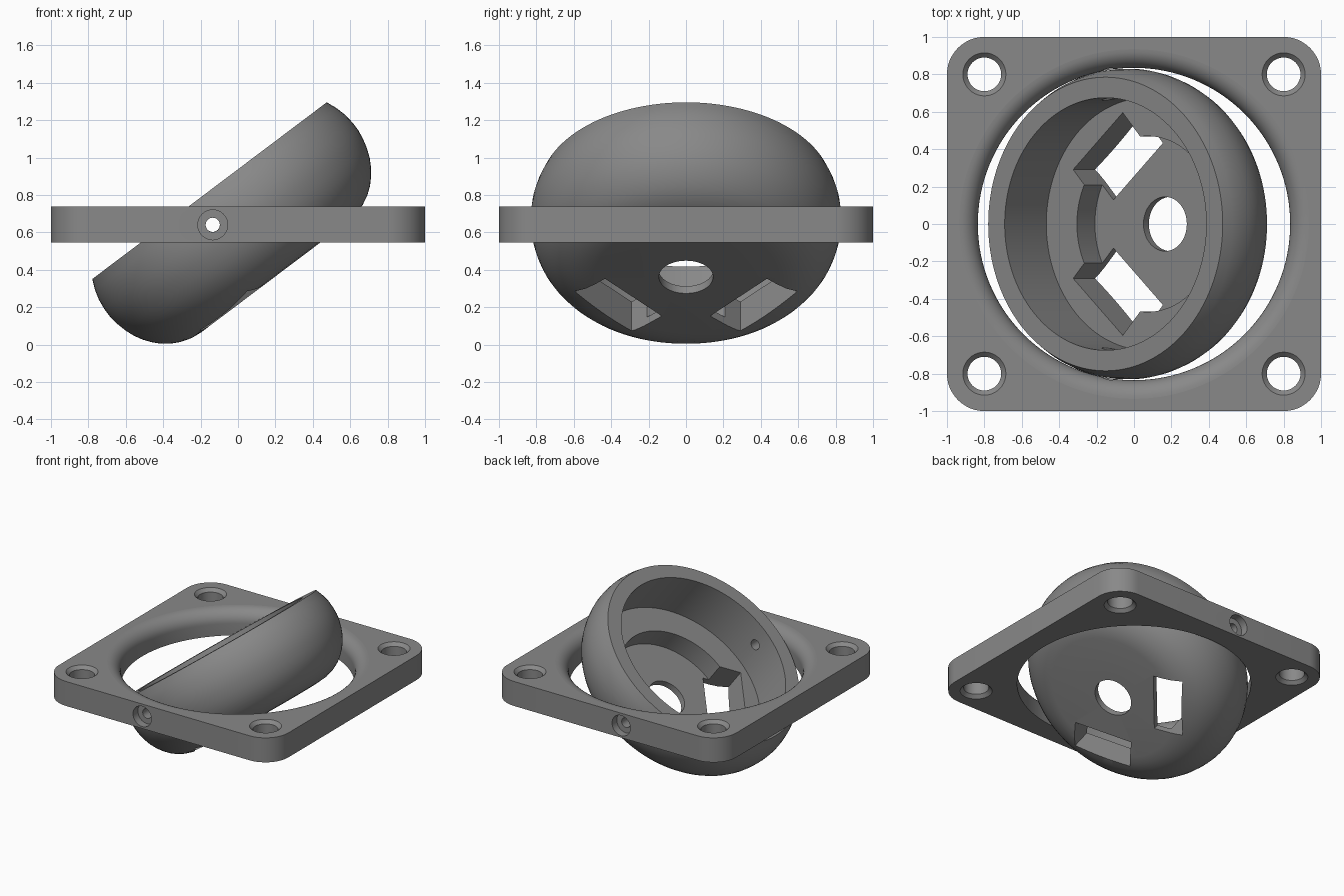
import bpy, bmesh, math
from mathutils import Matrix, Vector

if "Cube" in bpy.data.objects:
    bpy.data.objects.remove(bpy.data.objects["Cube"])

grey = bpy.data.materials.new("mid_grey")
grey.diffuse_color = (0.25, 0.25, 0.25, 1)
grey.use_nodes = True
grey.node_tree.nodes["Principled BSDF"].inputs["Base Color"].default_value = grey.diffuse_color


def make(name, bm):
    bmesh.ops.remove_doubles(bm, verts=bm.verts, dist=1e-5)
    bmesh.ops.recalc_face_normals(bm, faces=bm.faces)
    me = bpy.data.meshes.new(name)
    bm.to_mesh(me)
    bm.free()
    me.materials.append(grey)
    ob = bpy.data.objects.new(name, me)
    bpy.context.collection.objects.link(ob)
    return ob


def revolve(name, profile, steps, matrix=Matrix()):
    """Spin a closed (radius, height) outline around z."""
    bm = bmesh.new()
    vs = [bm.verts.new((r, 0, h)) for r, h in profile]
    es = [bm.edges.new((vs[i], vs[(i + 1) % len(vs)])) for i in range(len(vs))]
    bmesh.ops.spin(bm, geom=vs + es, cent=(0, 0, 0), axis=(0, 0, 1),
                   angle=2 * math.pi, steps=steps)
    bmesh.ops.remove_doubles(bm, verts=bm.verts, dist=1e-5)
    bmesh.ops.dissolve_degenerate(bm, edges=bm.edges, dist=1e-5)
    bmesh.ops.transform(bm, matrix=matrix, verts=bm.verts)
    return make(name, bm)


def box(name, size, matrix):
    bm = bmesh.new()
    bmesh.ops.create_cube(bm, size=1, matrix=matrix @ Matrix.Diagonal((*size, 1)))
    return make(name, bm)


def cut(ob, cutters):
    bpy.context.view_layer.objects.active = ob
    for c in cutters:
        m = ob.modifiers.new("cut", "BOOLEAN")
        m.operation, m.solver, m.object = "DIFFERENCE", "EXACT", c
        bpy.ops.object.modifier_apply(modifier=m.name)
        bpy.data.objects.remove(c)


def smooth(ob):
    bpy.ops.object.select_all(action="DESELECT")
    ob.select_set(True)
    bpy.context.view_layer.objects.active = ob
    bpy.ops.object.shade_smooth_by_angle(angle=math.radians(25))


# Mounting plate: rounded square slab
Z0, Z1, ZP, XP = 0.545, 0.738, 0.64, -0.135
bm = bmesh.new()
ring = []
for k, (sx, sy) in enumerate([(1, 1), (-1, 1), (-1, -1), (1, -1)]):
    for i in range(13):
        a = math.radians(90 * k + 7.5 * i)
        ring.append(bm.verts.new((0.8 * sx + 0.2 * math.cos(a),
                                  0.8 * sy + 0.2 * math.sin(a), Z0)))
f = bm.faces.new(ring)
ext = bmesh.ops.extrude_face_region(bm, geom=[f])
bmesh.ops.translate(bm, vec=(0, 0, Z1 - Z0),
                    verts=[v for v in ext["geom"] if isinstance(v, bmesh.types.BMVert)])
plate = make("mounting_plate", bm)

# Central opening with a rounded upper lip
lip = [(0.935 - 0.1 * math.cos(math.radians(a)), Z1 - 0.1 + 0.1 * math.sin(math.radians(a)))
       for a in range(0, 91, 10)]
cutters = [revolve("opening_cutter", [(0, 0.4), (0.835, 0.4)] + lip + [(0.935, 0.9), (0, 0.9)], 128)]

# Corner screw holes, chamfered at both ends
c = 0.025
screw = [(0, Z0 - 0.1), (0.115, Z0 - 0.1), (0.115, Z0), (0.09, Z0 + c),
         (0.09, Z1 - c), (0.115, Z1), (0.115, Z1 + 0.1), (0, Z1 + 0.1)]
for sx in (-0.8, 0.8):
    for sy in (-0.8, 0.8):
        cutters.append(revolve("screw_cutter", screw, 40, Matrix.Translation((sx, sy, 0))))

# Counterbored pivot holes, front and back
bore = [(0, 0.7), (0.038, 0.7), (0.038, 0.94), (0.08, 0.94), (0.08, 1.2), (0, 1.2)]
for s in (-1, 1):
    m = Matrix.Translation((XP, 0, ZP)) @ Matrix.Rotation(-s * math.pi / 2, 4, "X")
    cutters.append(revolve("pivot_cutter", bore, 32, m))
cut(plate, cutters)
smooth(plate)

# Tilted bowl: origin at the rim centre, stepped inside, flat underneath
outer = [(0.145, -0.578), (0.49, -0.578), (0.55, -0.572), (0.61, -0.553), (0.66, -0.527),
         (0.70, -0.497), (0.735, -0.46), (0.765, -0.42), (0.79, -0.375), (0.809, -0.325),
         (0.823, -0.27), (0.83, -0.22), (0.83, -0.17), (0.823, -0.11), (0.808, -0.055), (0.785, 0)]
inner = [(0.675, 0), (0.675, -0.37), (0.47, -0.37), (0.47, -0.53), (0.145, -0.53)]
bowl = revolve("tilting_bowl", outer + inner, 128)

# Two slanted slots through the floor and the cross pivot hole
cutters = []
for s in (-1, 1):
    m = Matrix.Translation((-0.255, 0.362 * s, -0.55)) @ Matrix.Rotation(s * math.radians(42.5), 4, "Z")
    cutters.append(box("slot_cutter", (0.45, 0.22, 0.6), m))
m = Matrix.Translation((-0.096, 0, -0.156)) @ Matrix.Rotation(math.pi / 2, 4, "X")
cutters.append(revolve("axle_cutter", [(0, -1), (0.038, -1), (0.038, 1), (0, 1)], 32, m))
cut(bowl, cutters)
bowl.rotation_euler = (0, math.radians(-37), 0)
bowl.location = (-0.1525, 0, 0.8225)
smooth(bowl)
